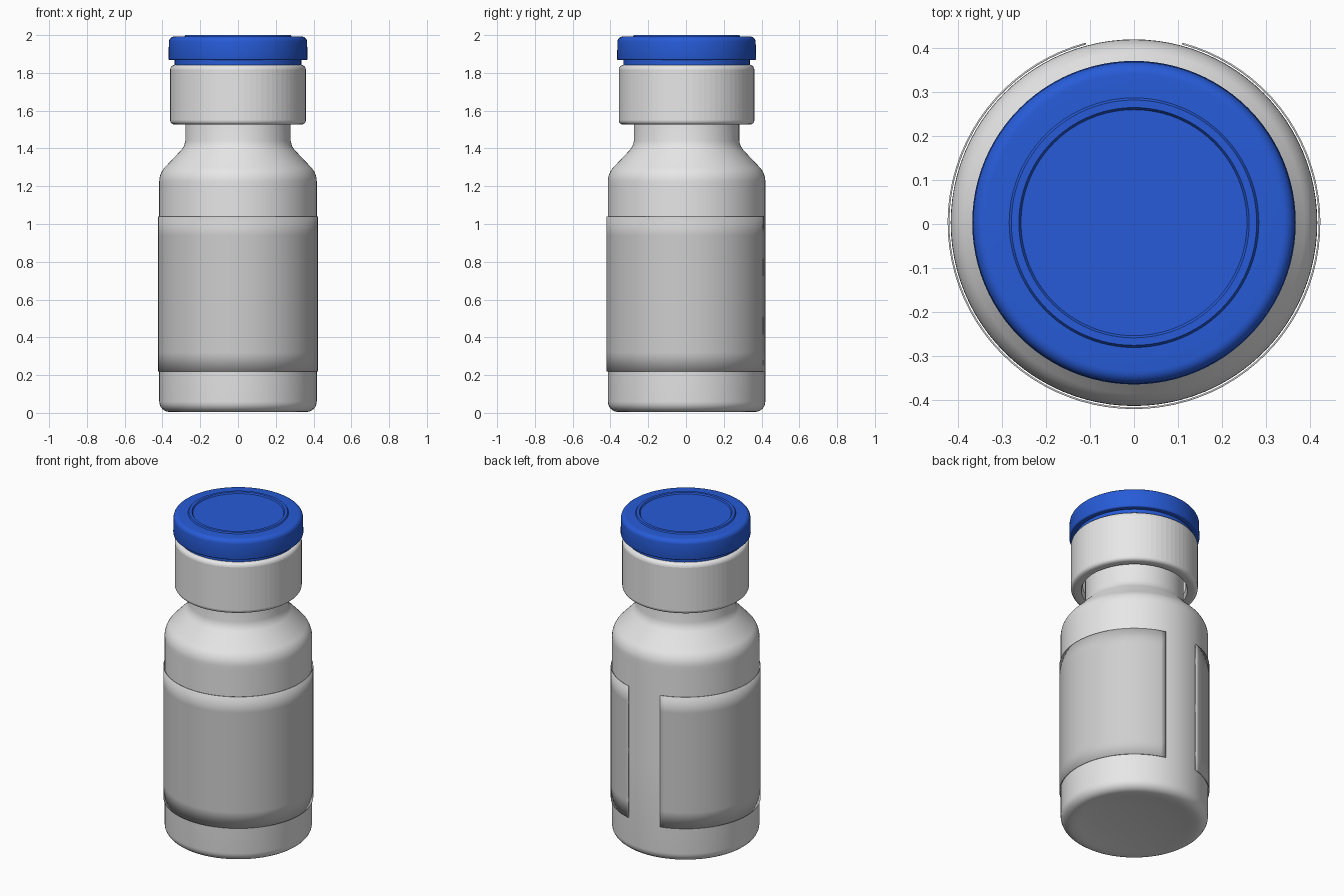
import bpy
import bmesh
from math import pi, sin, cos, radians

cube = bpy.data.objects.get("Cube")
if cube:
    bpy.data.objects.remove(cube, do_unlink=True)

CENTRE_Y = 0.003


def material(name, colour):
    mat = bpy.data.materials.new(name)
    mat.use_nodes = True
    mat.diffuse_color = (*colour, 1)
    mat.node_tree.nodes["Principled BSDF"].inputs["Base Color"].default_value = (*colour, 1)
    return mat


def add_object(name, bm, mat):
    mesh = bpy.data.meshes.new(name)
    bm.to_mesh(mesh)
    bm.free()
    obj = bpy.data.objects.new(name, mesh)
    obj.location.y = CENTRE_Y
    mesh.materials.append(mat)
    bpy.context.collection.objects.link(obj)
    return obj


def lathe(name, profile, mat, steps=96, angle=35):
    """Turn a (radius, height) profile around the vertical axis."""
    bm = bmesh.new()
    verts = [bm.verts.new((r, 0, z)) for r, z in profile]
    edges = [bm.edges.new(pair) for pair in zip(verts, verts[1:])]
    bmesh.ops.spin(bm, geom=verts + edges, cent=(0, 0, 0), axis=(0, 0, 1),
                   angle=2 * pi, steps=steps)
    bmesh.ops.remove_doubles(bm, verts=bm.verts, dist=0.0001)
    bmesh.ops.recalc_face_normals(bm, faces=bm.faces)
    obj = add_object(name, bm, mat)
    bpy.ops.object.select_all(action="DESELECT")
    obj.select_set(True)
    bpy.context.view_layer.objects.active = obj
    bpy.ops.object.shade_smooth_by_angle(angle=radians(angle))
    return obj


def fillet(r, z, size, start, end, steps=6):
    """Points on a rounded corner about (r, z), angles in degrees."""
    turn = [radians(start + (end - start) * i / steps) for i in range(steps + 1)]
    return [(r + size * cos(a), z + size * sin(a)) for a in turn]


glass = material("pale glass", (0.8, 0.8, 0.8))
paper = material("grey label paper", (0.62, 0.62, 0.62))
metal = material("light collar metal", (0.8, 0.8, 0.8))
blue = material("blue plastic", (0.02, 0.105, 0.68))

# Bottle: dished base, straight wall, sloping shoulder and neck
lathe("bottle",
      [(0, 0.03), (0.2, 0.024), (0.31, 0.01), (0.34, 0.005)]
      + fillet(0.362, 0.06, 0.055, -90, 0)
      + [(0.417, 0.6), (0.417, 1.2)]
      + fillet(0.307, 1.225, 0.11, 0, 42)
      + [(0.3, 1.392), (0.286, 1.413), (0.279, 1.44), (0.279, 1.6), (0, 1.6)],
      glass)

# Crimped collar with a rolled lower lip and flat crimp facets on its wall
collar = lathe("collar",
               [(0.29, 1.56), (0.3, 1.53), (0.335, 1.526)]
               + fillet(0.338, 1.548, 0.021, -80, 0, 4)
               + fillet(0.335, 1.818, 0.024, 0, 90, 4)
               + [(0, 1.842)],
               metal, steps=72)
for face in collar.data.polygons:
    if abs(face.normal.z) < 0.05 and 1.6 < face.center.z < 1.8:
        face.use_smooth = False

# Flip-off cap: recessed foot, rounded disc, thin raised ring on top
lathe("cap_foot", [(0, 1.84), (0.335, 1.84), (0.335, 1.88), (0, 1.88)], blue)
lathe("flip_cap",
      [(0, 1.868), (0.355, 1.868)]
      + fillet(0.36, 1.876, 0.008, -90, 0, 3)
      + fillet(0.338, 1.964, 0.028, 4, 90)
      + [(0.284, 1.993), (0.279, 2.0), (0.262, 2.0), (0.257, 1.992), (0, 1.992)],
      blue)

# Wrapped label: an open sheet with a gap at the back
bm = bmesh.new()
steps, gap = 80, radians(15)
rows = []
for z in (0.22, 0.32, 0.63, 0.94, 1.04):
    row = []
    for i in range(steps + 1):
        a = pi / 2 + gap + (2 * pi - 2 * gap) * i / steps
        row.append(bm.verts.new((0.42 * cos(a), 0.42 * sin(a), z)))
    rows.append(row)
for low, high in zip(rows, rows[1:]):
    for i in range(steps):
        bm.faces.new((low[i], low[i + 1], high[i + 1], high[i])).smooth = True
label = add_object("label", bm, paper)
thick = label.modifiers.new("paper thickness", "SOLIDIFY")
thick.thickness = 0.004
thick.offset = 1
